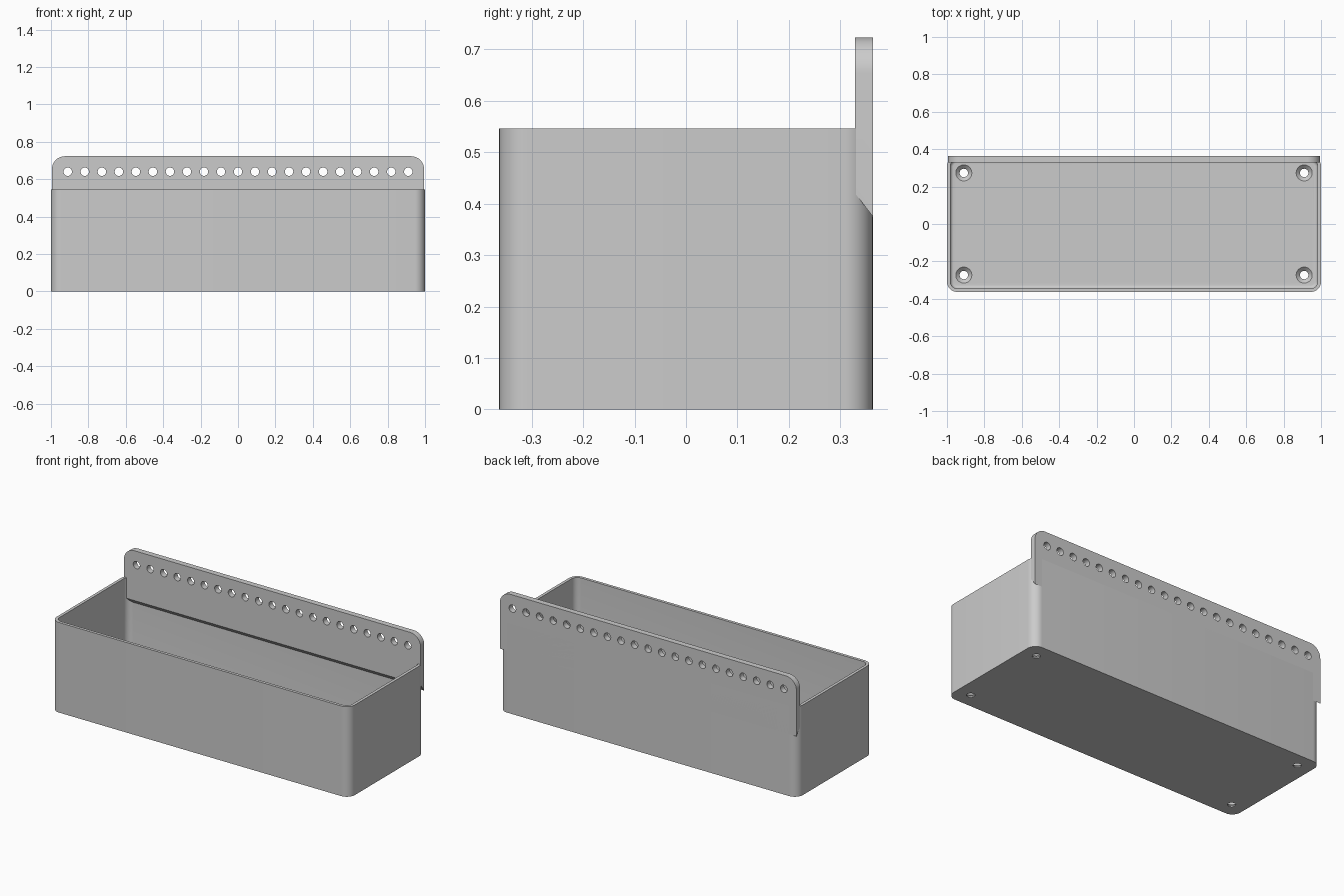
import bpy, bmesh
from math import pi, sin, cos, radians

cube = bpy.data.objects.get("Cube")
if cube:
    bpy.data.objects.remove(cube)

# Main sizes
HX, HY, H = 1.0, 0.363, 0.546
WALL, FLOOR, CORNER = 0.018, 0.027, 0.055
PITCH = 0.091

grey = bpy.data.materials.new("plain_grey")
grey.use_nodes = True
colour = (0.6, 0.6, 0.6, 1)
grey.diffuse_color = colour
grey.node_tree.nodes["Principled BSDF"].inputs["Base Color"].default_value = colour


def make_object(name, bm):
    bmesh.ops.recalc_face_normals(bm, faces=bm.faces)
    mesh = bpy.data.meshes.new(name)
    bm.to_mesh(mesh)
    bm.free()
    mesh.materials.append(grey)
    obj = bpy.data.objects.new(name, mesh)
    bpy.context.collection.objects.link(obj)
    return obj


def loft(bm, rings):
    """Skin a stack of closed rings and cap both ends."""
    rows = [[bm.verts.new(p) for p in ring] for ring in rings]
    for a, b in zip(rows, rows[1:]):
        for i in range(len(a)):
            j = (i + 1) % len(a)
            bm.faces.new((a[i], a[j], b[j], b[i]))
    bm.faces.new(rows[0])
    bm.faces.new(rows[-1])


def rounded_ring(inset, z, steps=10):
    """Rounded rectangle at height z, inset from the outside of the box."""
    r = CORNER - inset
    ring = []
    for k, (sx, sy) in enumerate(((1, 1), (-1, 1), (-1, -1), (1, -1))):
        for s in range(steps + 1):
            a = pi / 2 * (k + s / steps)
            ring.append((sx * (HX - CORNER) + r * cos(a),
                         sy * (HY - CORNER) + r * sin(a), z))
    return ring


def circle(x, y, z, r, axis="z", n=32):
    angles = [2 * pi * i / n for i in range(n)]
    if axis == "z":
        return [(x + r * cos(a), y + r * sin(a), z) for a in angles]
    return [(x + r * cos(a), y, z + r * sin(a)) for a in angles]


def cut(target, cutter):
    mod = target.modifiers.new("holes", "BOOLEAN")
    mod.operation = "DIFFERENCE"
    mod.solver = "EXACT"
    mod.object = cutter
    cutter.hide_render = True
    cutter.hide_set(True)


# Open box with a filleted inside floor
FILLET = 0.018
rings = [rounded_ring(0, 0), rounded_ring(0, H), rounded_ring(WALL, H)]
for s in range(7):
    a = pi / 2 * s / 6
    rings.append(rounded_ring(WALL + FILLET * (1 - cos(a)),
                              FLOOR + FILLET * (1 - sin(a))))
bm = bmesh.new()
loft(bm, rings)
box = make_object("planter_box", bm)

# Back mounting plate: rounded top corners, sloping underside
PX, TOP, R = 0.995, 0.723, 0.07


def plate_ring(y, bottom):
    ring = [(-PX, y, bottom), (PX, y, bottom)]
    for side, start in ((1, 0), (-1, pi / 2)):
        for s in range(11):
            a = start + pi / 2 * s / 10
            ring.append((side * (PX - R) + R * cos(a), y, TOP - R + R * sin(a)))
    return ring


bm = bmesh.new()
loft(bm, [plate_ring(0.328, 0.421), plate_ring(HY, 0.375)])
plate = make_object("mounting_plate", bm)

# Row of holes through the plate
bm = bmesh.new()
for i in range(-10, 11):
    loft(bm, [circle(i * PITCH, y, 0.64, 0.0225, "y") for y in (0.3, 0.4)])
cut(plate, make_object("plate_hole_cutter", bm))

# Countersunk drain holes in the floor corners
bm = bmesh.new()
for sx in (-1, 1):
    for sy in (-1, 1):
        x, y = sx * 10 * PITCH, sy * 3 * PITCH
        loft(bm, [circle(x, y, z, r) for z, r in
                  ((-0.02, 0.0225), (0.007, 0.0225), (FLOOR, 0.043), (0.04, 0.043))])
cut(box, make_object("floor_hole_cutter", bm))

# Smooth rounded surfaces, keep edges crisp
for obj in (box, plate):
    bpy.ops.object.select_all(action="DESELECT")
    obj.select_set(True)
    bpy.context.view_layer.objects.active = obj
    for mod in list(obj.modifiers):
        bpy.ops.object.modifier_apply(modifier=mod.name)
    bpy.ops.object.shade_smooth_by_angle(angle=radians(30))

for name in ("plate_hole_cutter", "floor_hole_cutter"):
    bpy.data.objects.remove(bpy.data.objects[name])
